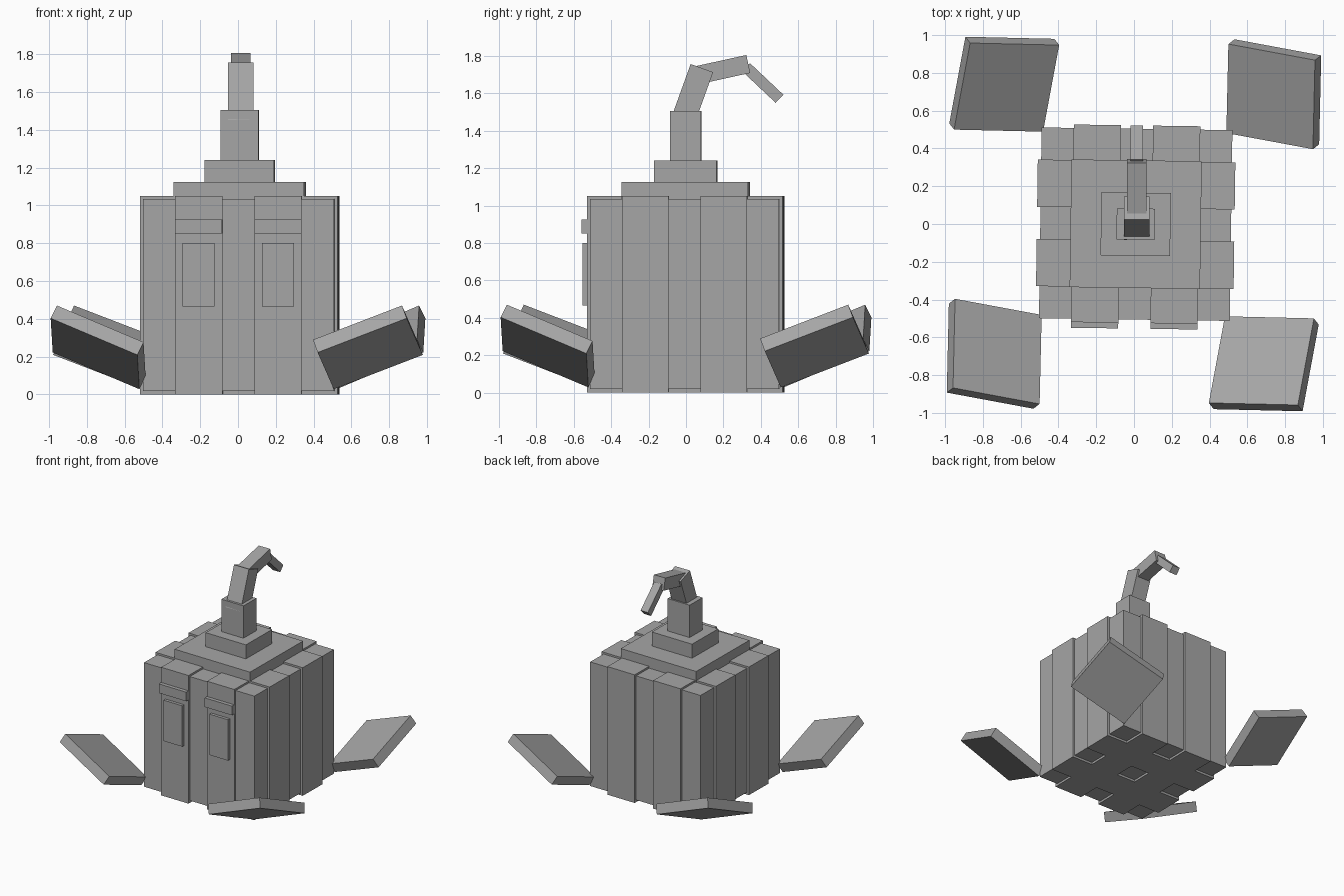
import bpy, bmesh, math
from mathutils import Matrix, Vector

if "Cube" in bpy.data.objects:
    bpy.data.objects.remove(bpy.data.objects["Cube"], do_unlink=True)

# Single flat colour
grey = bpy.data.materials.new("grey")
grey.use_nodes = True
GREY = (0.38, 0.38, 0.38, 1)
grey.diffuse_color = GREY
grey.node_tree.nodes["Principled BSDF"].inputs["Base Color"].default_value = GREY


def box(name, size, matrix):
    """Box of the given size, placed by a matrix."""
    bm = bmesh.new()
    bmesh.ops.create_cube(bm, size=1, matrix=Matrix.Diagonal((*size, 1)))
    mesh = bpy.data.meshes.new(name)
    bm.to_mesh(mesh)
    bm.free()
    mesh.materials.append(grey)
    obj = bpy.data.objects.new(name, mesh)
    obj.matrix_world = matrix
    bpy.context.collection.objects.link(obj)
    return obj


# The body and stem are turned very slightly about z
BODY = Matrix.Translation((0.009, -0.001, 0)) @ Matrix.Rotation(math.radians(-0.8), 4, 'Z')


def block(name, x, y, z):
    """Upright box given by its ranges in the body frame."""
    size = [b - a for a, b in (x, y, z)]
    mid = [(a + b) / 2 for a, b in (x, y, z)]
    return box(name, size, BODY @ Matrix.Translation(mid))


def sym(h):
    return (-h, h)


# Body core with raised ribs crossing in both directions
block("body_core", sym(0.505), sym(0.505), (0.018, 1.035))
for side, a, b in (("right", -0.335, -0.085), ("left", 0.085, 0.335)):
    block(f"{side}_lengthwise_rib", (a, b), sym(0.523), (0, 1.05))
for end, a, b in (("front", -0.335, -0.085), ("back", 0.085, 0.335)):
    block(f"{end}_crosswise_rib", sym(0.523), (a, b), (0, 1.05))

# Eyes and brows on the front
for side, c in (("right", -0.21), ("left", 0.21)):
    block(f"{side}_eye", (c - 0.085, c + 0.085), (-0.547, -0.515), (0.465, 0.8))
    block(f"{side}_brow", (c - 0.125, c + 0.125), (-0.553, -0.515), (0.85, 0.925))

# Stepped stem base
block("stem_plate_lower", sym(0.345), sym(0.338), (1.0, 1.125))
block("stem_plate_upper", sym(0.184), sym(0.167), (1.1, 1.24))
block("stem_base", sym(0.101), sym(0.083), (1.2, 1.505))


# Curling stem, each piece running between two (y, z) points
def stem_piece(name, start, end, width, thick):
    a, b = Vector((0.014, *start)), Vector((0.014, *end))
    d = b - a
    lean = Matrix.Rotation(-math.atan2(d.y, d.z), 4, 'X')
    box(name, (width, thick, d.length), Matrix.Translation((a + b) / 2) @ lean)


stem_piece("stem_lower", (-0.025, 1.43), (0.085, 1.735), 0.135, 0.128)
stem_piece("stem_middle", (0.06, 1.697), (0.333, 1.757), 0.103, 0.098)
stem_piece("stem_tip", (0.322, 1.739), (0.5, 1.571), 0.066, 0.06)

# Four tilted leaves around the foot of the body
n = Vector((0.033, 0.025, 0.067)).normalized()
u = Vector((0.465, -0.08, -0.18))
u = (u - n * u.dot(n)).normalized()
v = n.cross(u)
leaf = Matrix.Translation((-0.740, -0.687, 0.249)) @ Matrix((u, v, n)).transposed().to_4x4()
for i, place in enumerate(("front_right", "front_left", "back_left", "back_right")):
    box(f"{place}_leaf", (0.505, 0.505, 0.079), Matrix.Rotation(i * math.pi / 2, 4, 'Z') @ leaf)
